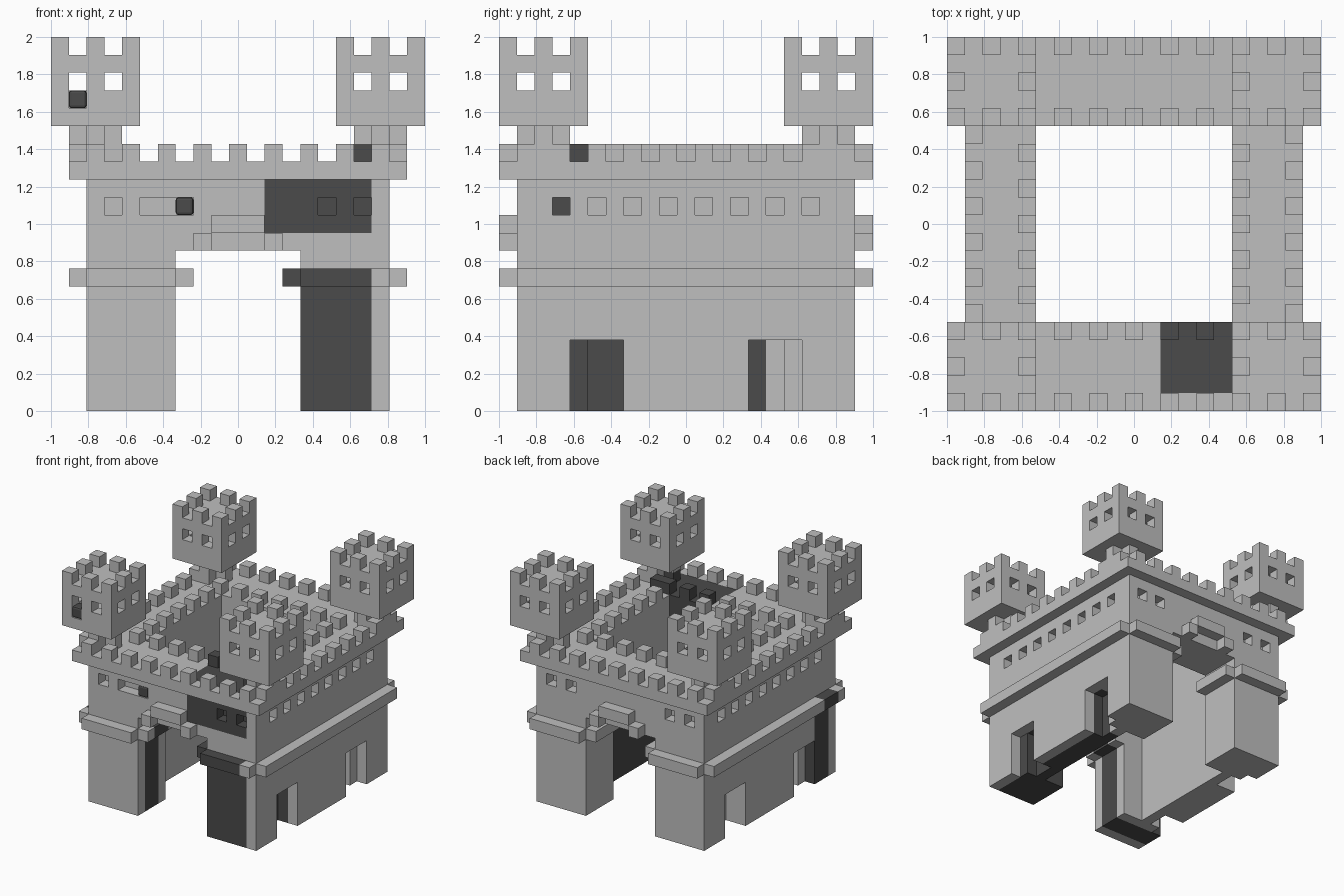
import bpy, bmesh
from itertools import product

if "Cube" in bpy.data.objects:
    bpy.data.objects.remove(bpy.data.objects["Cube"])

N = 21                 # blocks along each side
U = 2 / N              # size of one block


def material(name, value):
    m = bpy.data.materials.new(name)
    m.use_nodes = True
    col = (value, value, value, 1)
    m.diffuse_color = col
    m.node_tree.nodes["Principled BSDF"].inputs["Base Color"].default_value = col
    return m


LIGHT = material("light_stone", 0.52)
DARK = material("dark_stone", 0.069)


def box(x0, x1, y0, y1, z0, z1):
    return set(product(range(x0, x1), range(y0, y1), range(z0, z1)))


def mirror_x(cells):
    return {(N - 1 - x, y, z) for x, y, z in cells}


def mirror_y(cells):
    return {(x, N - 1 - y, z) for x, y, z in cells}


# Dark stone regions
dark_cells = (box(12, 18, 1, 5, 10, 15) | box(13, 18, 0, 5, 0, 8)
              | box(16, 18, 5, 15, 0, 8) | box(1, 9, 2, 4, 0, 8))

SIDES = [(axis, s) for axis in range(3) for s in (0, 1)]


def build(name, cells, bevel=0, all_dark=False):
    """Skin a set of blocks with outer faces and merge the flat areas."""
    bm = bmesh.new()
    verts = {}
    for c in sorted(cells):
        for axis, s in SIDES:
            near = list(c)
            near[axis] += 2 * s - 1
            if tuple(near) in cells:
                continue
            a, b = (axis + 1) % 3, (axis + 2) % 3
            ring = []
            for da, db in ((0, 0), (1, 0), (1, 1), (0, 1)):
                p = list(c)
                p[axis] += s
                p[a] += da
                p[b] += db
                p = tuple(p)
                if p not in verts:
                    verts[p] = bm.verts.new((p[0] * U - 1, p[1] * U - 1, p[2] * U))
                ring.append(verts[p])
            face = bm.faces.new(ring if s else ring[::-1])
            face.material_index = int(all_dark or c in dark_cells)
    bmesh.ops.dissolve_limit(bm, angle_limit=0.01, verts=bm.verts[:], edges=bm.edges[:],
                             delimit={'MATERIAL'})
    me = bpy.data.meshes.new(name)
    bm.to_mesh(me)
    bm.free()
    me.materials.append(LIGHT)
    me.materials.append(DARK)
    ob = bpy.data.objects.new(name, me)
    bpy.context.collection.objects.link(ob)
    if bevel:
        mod = ob.modifiers.new("soft_edges", 'BEVEL')
        mod.width = bevel
        mod.segments = 2
    return ob


# Openings: gates, windows and stepped side doors
gate = box(7, 14, 1, 5, 0, 9)
front_windows = set()
for x in (3, 5, 15, 17):
    front_windows |= box(x, x + 1, 1, 2, 11, 12)
side_windows = set()
for y in range(3, 18, 2):
    side_windows |= box(18, 19, y, y + 1, 11, 12)
side_door = box(18, 19, 14, 17, 0, 4) | box(17, 18, 14, 16, 0, 4)
side_cuts = side_windows | side_door | mirror_y(side_door)
patch = box(7, 8, 1, 2, 11, 12)
cuts = (gate | mirror_y(gate) | front_windows | mirror_y(front_windows)
        | side_cuts | mirror_x(side_cuts) | box(6, 7, 1, 2, 11, 12) | patch)

# Main walls
front = box(2, 19, 1, 5, 0, 13)
side = box(16, 19, 5, 16, 0, 13)
build("front_wall", front - cuts)
build("back_wall", mirror_y(front) - cuts)
build("left_wall", side - cuts)
build("right_wall", mirror_x(side) - cuts)
build("wall_patch", patch, 0.015, True)

# Ledge round the walls, turning into the gates
ledge = box(14, 19, 0, 1, 7, 8) | box(13, 14, 1, 5, 7, 8) | box(19, 20, 1, 11, 7, 8)
ledge |= mirror_y(ledge)
build("left_ledge", ledge)
build("right_ledge", mirror_x(ledge))

# Stepped stones above each gate
arch = box(9, 12, 0, 1, 10, 11) | box(8, 9, 0, 1, 9, 10) | box(12, 13, 0, 1, 9, 10)
build("front_arch_stones", arch)
build("back_arch_stones", mirror_y(arch))

# Roof walk and battlements
build("roof_walk", box(1, 20, 0, 21, 13, 14) - box(5, 16, 5, 16, 13, 14))
outer, inner = set(), set()
for x in range(2, 19, 2):
    outer |= {(x, 0, 14), (x, 20, 14)}
for y in range(1, 20, 2):
    outer |= {(1, y, 14), (19, y, 14)}
for i in range(4, 17, 2):
    inner |= {(i, 4, 14), (i, 16, 14), (4, i, 14), (16, i, 14)}
inner.add((17, 4, 14))
build("outer_battlements", outer)
build("inner_battlements", inner)

# Corner towers on cross-shaped necks
neck = box(2, 3, 1, 4, 14, 16) | box(1, 4, 2, 3, 14, 16)
tower = box(0, 5, 0, 5, 16, 20) - box(1, 4, 1, 4, 17, 19)
for i in (1, 3):
    tower -= box(i, i + 1, 0, 5, 18, 19) | box(0, 5, i, i + 1, 18, 19)
for x, y in product((0, 2, 4), repeat=2):
    if (x, y) != (2, 2):
        tower.add((x, y, 20))
tower_patch = box(1, 2, 0, 1, 17, 18)
build("front_right_neck", neck)
build("front_right_tower", tower - tower_patch)
build("tower_patch", tower_patch, 0.015, True)
for label, part in (("neck", neck), ("tower", tower)):
    build("front_left_" + label, mirror_x(part))
    build("back_right_" + label, mirror_y(part))
    build("back_left_" + label, mirror_x(mirror_y(part)))
